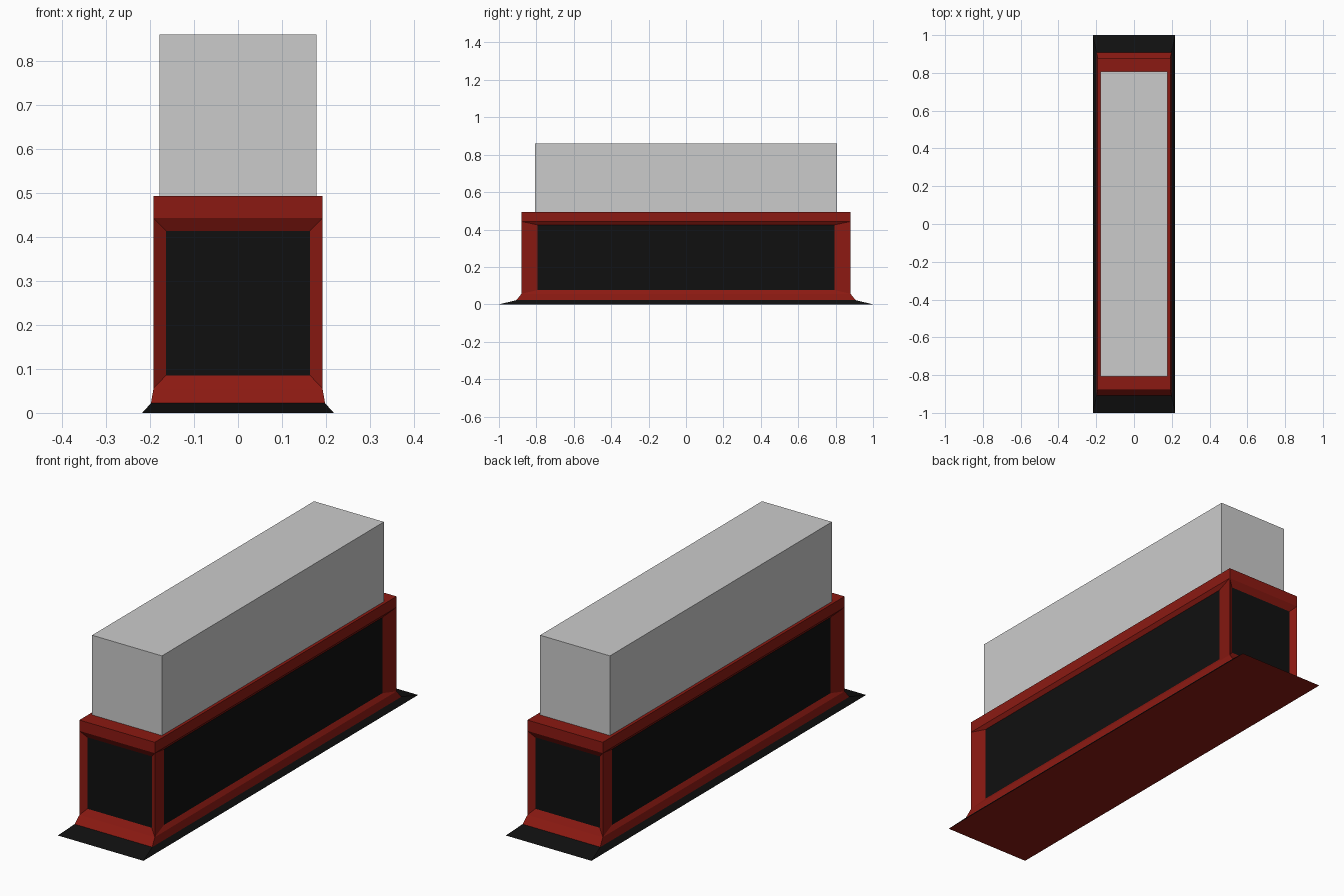
import bpy, bmesh

if "Cube" in bpy.data.objects:
    bpy.data.objects.remove(bpy.data.objects["Cube"])


def material(name, color):
    m = bpy.data.materials.new(name)
    m.diffuse_color = (*color, 1)
    m.use_nodes = True
    m.node_tree.nodes["Principled BSDF"].inputs["Base Color"].default_value = m.diffuse_color
    return m


red = material("dark_red", (0.26, 0.01, 0.006))
black = material("black", (0.005, 0.005, 0.005))


def finish(bm, name, mats=()):
    bmesh.ops.recalc_face_normals(bm, faces=bm.faces)
    mesh = bpy.data.meshes.new(name)
    bm.to_mesh(mesh)
    bm.free()
    for m in mats:
        mesh.materials.append(m)
    obj = bpy.data.objects.new(name, mesh)
    bpy.context.collection.objects.link(obj)
    return obj


def ring(bm, x, y, z):
    return [bm.verts.new((sx * x, sy * y, z))
            for sx, sy in ((-1, -1), (1, -1), (1, 1), (-1, 1))]


# Plinth body: stacked rectangular sections (half x, half y, z)
bm = bmesh.new()
sections = [(0.218, 1.0, 0), (0.198, 0.907, 0.022), (0.192, 0.88, 0.056),
            (0.192, 0.88, 0.443), (0.192, 0.88, 0.493)]
rings = [ring(bm, *s) for s in sections]
bm.faces.new(rings[0])
bm.faces.new(rings[-1])
for level, (low, high) in enumerate(zip(rings, rings[1:])):
    for i in range(4):
        j = (i + 1) % 4
        quad = [low[i], low[j], high[j], high[i]]
        if level != 2:
            f = bm.faces.new(quad)
            f.material_index = 1 if level == 0 else 0   # black floor flange
            continue
        # Sunken black panel with a bevelled red frame
        end = i % 2 == 0
        px, py = (0.164, 0.862) if end else (0.179, 0.795)
        z0, z1 = (0.085, 0.414) if end else (0.076, 0.425)
        inner = []
        for v in quad:
            inner.append(bm.verts.new((px if v.co.x > 0 else -px,
                                       py if v.co.y > 0 else -py,
                                       z0 if v.co.z < 0.2 else z1)))
        bm.faces.new(inner).material_index = 1
        for k in range(4):
            n = (k + 1) % 4
            bm.faces.new((quad[k], quad[n], inner[n], inner[k]))
finish(bm, "plinth", (red, black))

# Grey block standing on the plinth
bm = bmesh.new()
bmesh.ops.create_cube(bm, size=1)
bmesh.ops.scale(bm, vec=(0.356, 1.616, 0.367), verts=bm.verts)
block = finish(bm, "top_block")
block.location.z = 0.493 + 0.367 / 2
